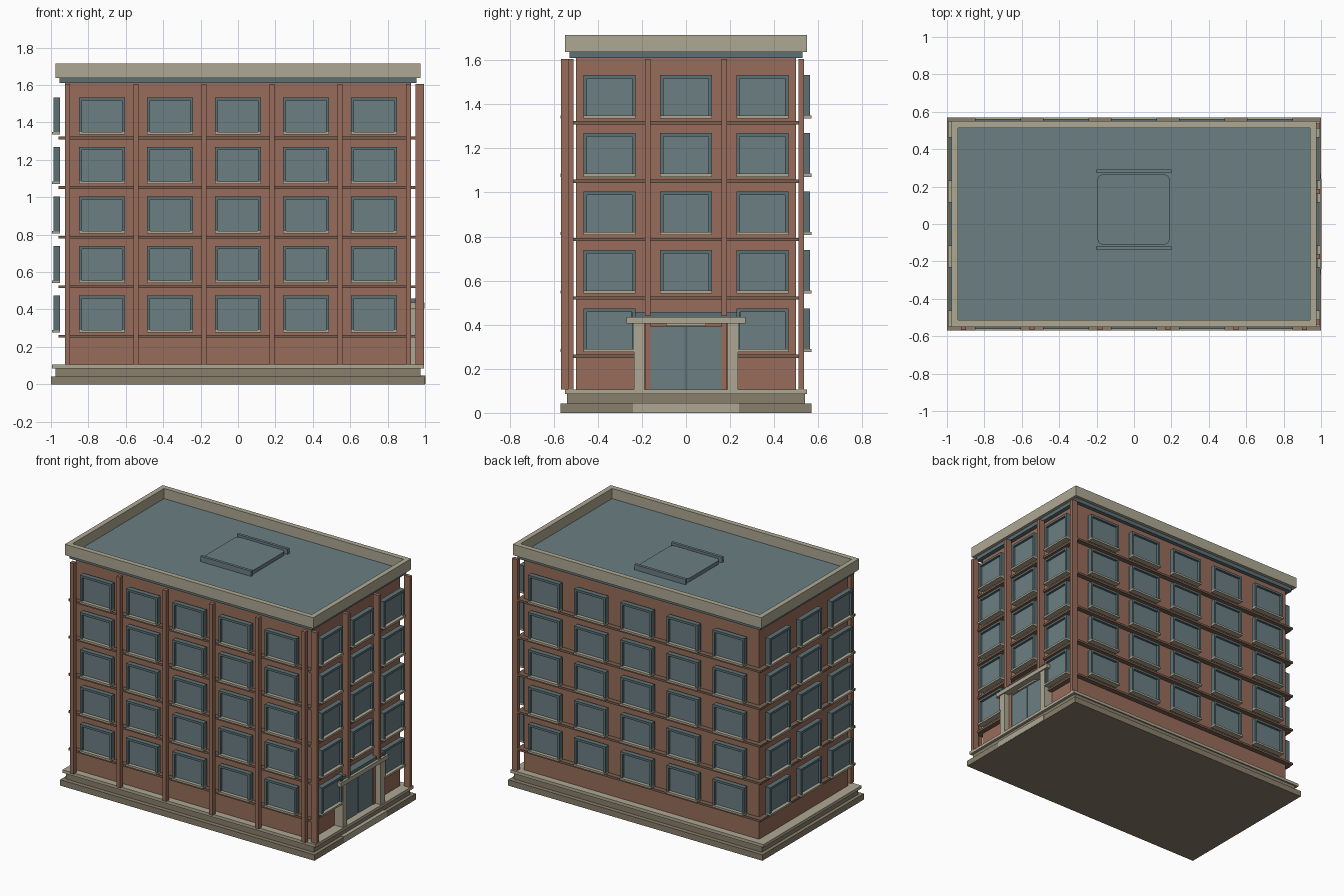
import bpy, bmesh
from mathutils import Vector

cube = bpy.data.objects.get("Cube")
if cube:
    bpy.data.objects.remove(cube, do_unlink=True)


def material(name, rgb):
    m = bpy.data.materials.new(name)
    m.use_nodes = True
    m.diffuse_color = (*rgb, 1)
    m.node_tree.nodes["Principled BSDF"].inputs["Base Color"].default_value = (*rgb, 1)
    return m


brick = material("brick", (0.31, 0.15, 0.10))
stone = material("pale stone", (0.42, 0.39, 0.29))
plinth = material("dark stone", (0.25, 0.21, 0.15))
glass = material("slate glass", (0.145, 0.21, 0.225))
frame = material("frame slate", (0.11, 0.165, 0.175))
trim = material("band brown", (0.19, 0.115, 0.08))


def build(name, mat, boxes):
    """Join boxes given as (low corner, high corner) into one object."""
    bm = bmesh.new()
    for a, b in boxes:
        a, b = Vector(a), Vector(b)
        lo = Vector(map(min, a, b))
        hi = Vector(map(max, a, b))
        made = bmesh.ops.create_cube(bm, size=1)["verts"]
        for v in made:
            v.co = (lo + hi) / 2 + v.co * (hi - lo)
    mesh = bpy.data.meshes.new(name)
    bm.to_mesh(mesh)
    bm.free()
    mesh.materials.append(mat)
    ob = bpy.data.objects.new(name, mesh)
    bpy.context.scene.collection.objects.link(ob)
    return ob


def slab(x, y, z0, z1):
    return (-x, -y, z0), (x, y, z1)


WX, WY = 0.925, 0.5          # wall half sizes
PITCH, FLOORS = 0.265, 5


def on_wall(side, u0, u1, d0, d1, z0, z1):
    """Box on a wall: u runs along it, d points out of it."""
    if side in ("front", "back"):
        s = -1 if side == "front" else 1
        return (u0, s * (WY + d0), z0), (u1, s * (WY + d1), z1)
    s = -1 if side == "end" else 1
    return (s * (WX + d0), u0, z0), (s * (WX + d1), u1, z1)


# Plinth, body and roof
build("plinth_base", plinth, [slab(1, 0.57, 0, 0.042), slab(0.975, 0.54, 0.042, 0.085)])
build("plinth_cap", stone, [slab(0.995, 0.55, 0.085, 0.106)])
build("brick_body", brick, [slab(WX, WY, 0.106, 1.612)])
build("cornice", frame, [slab(0.955, 0.528, 1.61, 1.637)])
build("roof_deck", glass, [slab(0.95, 0.525, 1.63, 1.642)])
px, py, t = 0.977, 0.55, 0.036
parapet = []
for s in (-1, 1):
    parapet.append(((-px, s * py, 1.637), (px, s * (py - t), 1.714)))
    parapet.append(((s * px, -py + t, 1.637), (s * (px - t), py - t, 1.714)))
build("parapet", stone, parapet)

# Roof hatch with rounded corners and two rails
hatch = build("roof_hatch", glass, [((-0.195, -0.11, 1.64), (0.19, 0.265, 1.668))])
bm = bmesh.new()
bm.from_mesh(hatch.data)
upright = [e for e in bm.edges if abs(e.verts[0].co.z - e.verts[1].co.z) > 0.01]
bmesh.ops.bevel(bm, geom=upright, offset=0.03, segments=4, profile=0.5, affect="EDGES")
bm.to_mesh(hatch.data)
bm.free()
build("hatch_rails", glass, [((-0.2, y, 1.64), (0.2, y + 0.02, 1.68)) for y in (-0.138, 0.272)])

# Windows on all four sides
frames, panes, sills = [], [], []
columns = {"front": (0.363, 2, 0.123), "back": (0.363, 2, 0.123),
           "end": (0.347, 1, 0.118), "entrance": (0.347, 1, 0.118)}
for side, (gap, n, h) in columns.items():
    for col in range(-n, n + 1):
        for floor in range(FLOORS):
            if side == "entrance" and floor == 0 and col == 0:
                continue
            u, z = col * gap, 0.276 + floor * PITCH
            top, w = z + 0.198, 0.016
            for s in (-1, 1):
                frames.append(on_wall(side, u + s * h, u + s * (h - w), 0.026, 0.062, z + 0.012, top))
            frames.append(on_wall(side, u - h + w, u + h - w, 0.026, 0.062, top - w, top))
            panes.append(on_wall(side, u - h + w, u + h - w, 0.03, 0.045, z + 0.012, top - w))
            sills.append(on_wall(side, u - h, u + h, 0.026, 0.07, z, z + 0.014))
build("window_frames", frame, frames)
build("window_panes", glass, panes)
build("window_sills", stone, sills)

# Floor bands, broken at the doorway on the lowest level
bands = []
for floor in range(FLOORS):
    z0 = 0.249 + floor * PITCH
    z1 = z0 + 0.015
    for side in ("front", "back"):
        bands.append(on_wall(side, -0.96, 0.96, 0, 0.035, z0, z1))
    bands.append(on_wall("end", -WY, WY, 0, 0.035, z0, z1))
    if floor:
        bands.append(on_wall("entrance", -WY, WY, 0, 0.035, z0, z1))
    else:
        for s in (-1, 1):
            bands.append(on_wall("entrance", s * 0.2, s * WY, 0, 0.035, z0, z1))
build("floor_bands", trim, bands)

# Pilasters on the front and the entrance side
piers = [on_wall("front", u - 0.014, u + 0.014, 0.035, 0.067, 0.106, 1.605)
         for u in (-0.911, -0.545, -0.182, 0.182, 0.545, 0.911)]
piers += [on_wall("entrance", u - 0.013, u + 0.013, 0.025, 0.07, 0.106, 1.605)
          for u in (-0.523, 0.523)]
for u in (-0.173, 0.173):
    piers.append(on_wall("entrance", u - 0.013, u + 0.013, 0.025, 0.07, 0.44, 1.605))
    piers.append(on_wall("entrance", u - 0.013, u + 0.013, 0, 0.025, 0.106, 0.41))
build("pilasters", brick, piers)

# Entrance: doors, posts, lintel, canopy and step
doors = [on_wall("entrance", s * 0.006, s * 0.16, 0, 0.02, 0.106, 0.392) for s in (-1, 1)]
build("entrance_doors", glass, doors)
build("door_joint", frame, [on_wall("entrance", -0.006, 0.006, 0, 0.016, 0.106, 0.392)])
portico = [on_wall("entrance", s * 0.188, s * 0.235, 0, 0.065, 0.106, 0.408) for s in (-1, 1)]
portico.append(on_wall("entrance", -0.27, 0.27, 0, 0.073, 0.406, 0.436))
portico.append(on_wall("entrance", -0.09, 0.09, 0, 0.03, 0.394, 0.406))
build("portico", stone, portico)
build("canopy_top", frame, [on_wall("entrance", -0.25, 0.25, 0, 0.055, 0.436, 0.458)])
build("entrance_step", stone, [((0.95, -0.24, 0.002), (1.002, 0.24, 0.046))])
